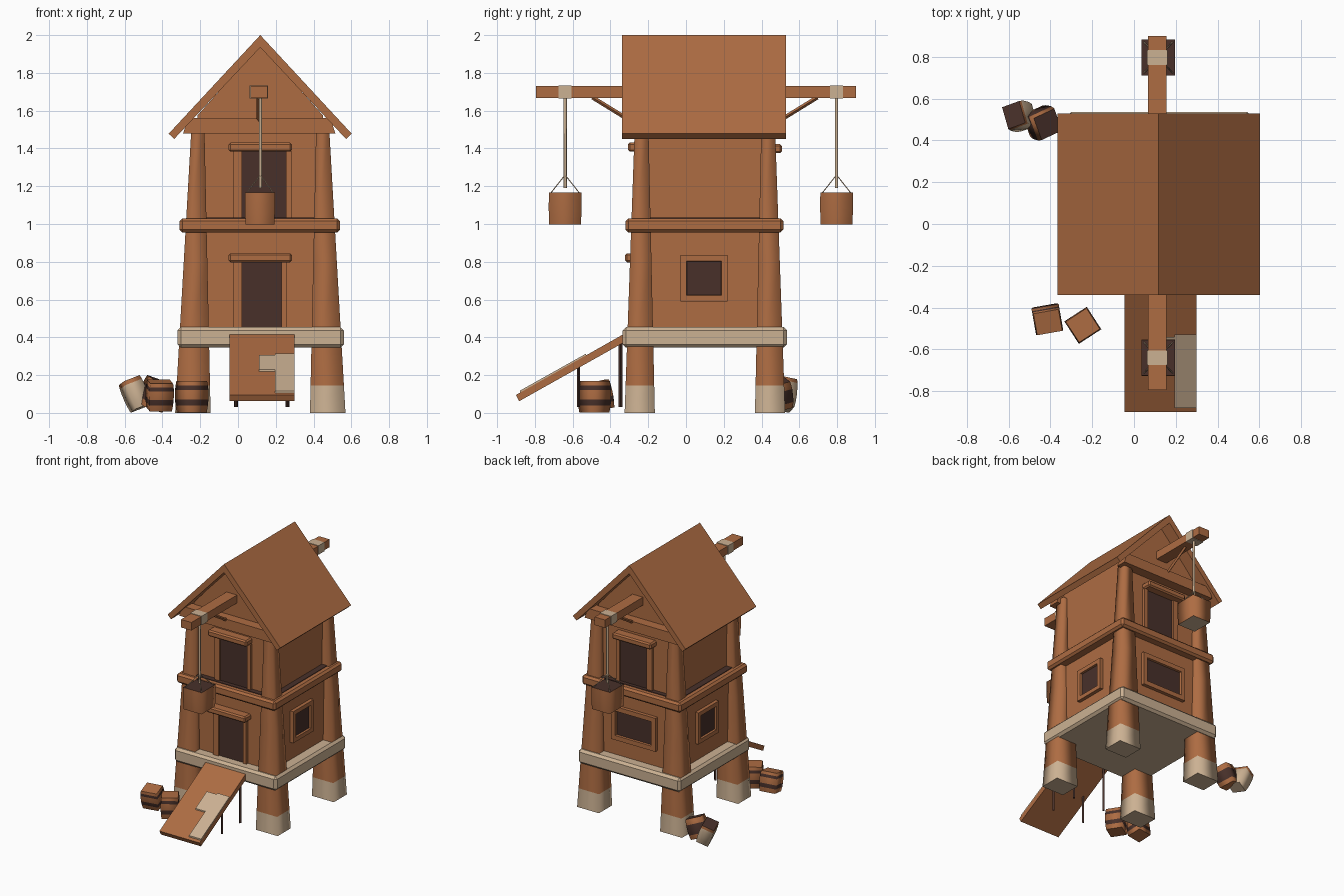
import bpy, bmesh, math
from mathutils import Matrix, Vector, Euler

if "Cube" in bpy.data.objects:
    bpy.data.objects.remove(bpy.data.objects["Cube"])


def material(name, col):
    m = bpy.data.materials.new(name)
    m.diffuse_color = (*col, 1)
    m.use_nodes = True
    m.node_tree.nodes["Principled BSDF"].inputs["Base Color"].default_value = m.diffuse_color
    return m


WOOD = material("brown wood", (0.42, 0.15, 0.055))
PALE = material("pale beige", (0.60, 0.44, 0.29))
DARK = material("dark brown", (0.065, 0.03, 0.023))
MATS = [WOOD, PALE, DARK]
W, P, D = 0, 1, 2
CX, CY = 0.118, 0.1          # centre of the tower


def finish(name, bm, matrix=None):
    bmesh.ops.recalc_face_normals(bm, faces=bm.faces)
    if matrix:
        bm.transform(matrix)
    me = bpy.data.meshes.new(name)
    bm.to_mesh(me)
    bm.free()
    for m in MATS:
        me.materials.append(m)
    ob = bpy.data.objects.new(name, me)
    bpy.context.collection.objects.link(ob)
    return ob


def box(name, x, y, z, mat=W, bevel=0.0):
    bm = bmesh.new()
    bmesh.ops.create_cube(bm, size=1)
    for v in bm.verts:
        for i, (a, b) in enumerate((x, y, z)):
            v.co[i] = (a + b) / 2 + v.co[i] * (b - a)
    if bevel:
        bmesh.ops.bevel(bm, geom=bm.edges[:], offset=bevel, segments=1, affect='EDGES')
    for f in bm.faces:
        f.material_index = mat
    return finish(name, bm)


def prism(name, pts, axis, a, b, mat=W):
    """Extrude a 2D profile along x (points are y,z) or y (points are x,z)."""
    bm = bmesh.new()
    at = (lambda p, t: (t, p[0], p[1])) if axis == 'x' else (lambda p, t: (p[0], t, p[1]))
    r0 = [bm.verts.new(at(p, a)) for p in pts]
    r1 = [bm.verts.new(at(p, b)) for p in pts]
    n = len(pts)
    bm.faces.new(r0)
    bm.faces.new(r1)
    for i in range(n):
        bm.faces.new((r0[i], r0[(i + 1) % n], r1[(i + 1) % n], r1[i]))
    for f in bm.faces:
        f.material_index = mat
    return finish(name, bm)


def loft(name, levels, mats, bottom=W, top=W, matrix=None):
    """Four-sided smooth stack; levels are (z, cx, cy, half_x, half_y)."""
    bm = bmesh.new()
    rings = [[bm.verts.new((cx + sx * hx, cy + sy * hy, z))
              for sx, sy in ((-1, -1), (1, -1), (1, 1), (-1, 1))]
             for z, cx, cy, hx, hy in levels]
    bm.faces.new(rings[0]).material_index = bottom
    bm.faces.new(rings[-1]).material_index = top
    for r, s, m in zip(rings, rings[1:], mats):
        for i in range(4):
            f = bm.faces.new((r[i], r[(i + 1) % 4], s[(i + 1) % 4], s[i]))
            f.material_index, f.smooth = m, True
    return finish(name, bm, matrix)


def rod(name, a, b, r, mat=W, sides=6):
    a, b = Vector(a), Vector(b)
    d = b - a
    bm = bmesh.new()
    bmesh.ops.create_cone(bm, cap_ends=True, segments=sides, radius1=r, radius2=r, depth=d.length)
    for f in bm.faces:
        f.material_index = mat
        f.smooth = len(f.verts) == 4 and sides > 4
    m = Matrix.Translation((a + b) / 2) @ d.to_track_quat('Z', 'Y').to_matrix().to_4x4()
    return finish(name, bm, m)


def window(name, x, y, z, direction, border):
    """Framed opening: the outward face is inset, pushed in and darkened."""
    ob = box(name, x, y, z)
    bm = bmesh.new()
    bm.from_mesh(ob.data)
    n = Vector(direction)
    face = max(bm.faces, key=lambda f: f.normal.dot(n))
    bmesh.ops.inset_region(bm, faces=[face], thickness=border, depth=0)
    bmesh.ops.inset_region(bm, faces=[face], thickness=0.004, depth=-0.015)
    face.material_index = D
    bm.to_mesh(ob.data)
    bm.free()


# tapered corner posts with pale feet
for sx, xn in ((-1, "left"), (1, "right")):
    for sy, yn in ((-1, "front"), (1, "back")):
        def level(z):
            t = z / 1.52
            return (z, CX + sx * (0.357 - 0.027 * t), CY + sy * (0.345 - 0.01 * t),
                    0.094 - 0.06 * t, 0.08 - 0.044 * t)
        loft(f"post_{yn}_{xn}", [level(z) for z in (0, 0.145, 0.8, 1.52)], [P, W, W], bottom=P)

# platform, walls and belt
box("platform", (-0.32, 0.56), (-0.335, 0.535), (0.345, 0.455), P, 0.018)
box("lower_walls", (-0.235, 0.47), (-0.25, 0.45), (0.45, 0.98))
box("belt", (-0.31, 0.54), (-0.32, 0.515), (0.955, 1.03), W, 0.015)
box("belt_deck", (-0.265, 0.495), (-0.275, 0.47), (1.025, 1.034), D)
prism("upper_walls", [(-0.215, 1.0), (0.45, 1.0), (0.45, 1.575), (CX, 1.945), (-0.215, 1.575)],
      'y', -0.235, 0.435)

# gable beams
for n, y in (("front", -0.31), ("back", 0.43)):
    prism(f"gable_beam_{n}", [(-0.29, 1.48), (0.515, 1.48), (0.49, 1.56), (-0.265, 1.56)],
          'y', y, y + 0.08)

# roof
prism("roof", [(CX, 2.0), (0.602, 1.478), (0.572, 1.45), (CX, 1.935), (-0.338, 1.45),
               (-0.367, 1.478)], 'y', -0.34, 0.53)

# doors with lintels and jambs
def door(name, side, wall, z0, z1, x1):
    def span(a, b):
        return tuple(sorted((wall + side * a, wall + side * b)))
    box(name, (0.02, x1), span(-0.01, 0.008), (z0, z1), D)
    for n, a, b in (("left", -0.025, 0.02), ("right", x1, x1 + 0.03)):
        box(f"{name}_jamb_{n}", (a, b), span(-0.01, 0.02), (z0, z1))
    box(f"{name}_lintel", (-0.05, 0.285), span(-0.01, 0.072), (z1, z1 + 0.048), W, 0.01)

door("lower_door", -1, -0.25, 0.45, 0.797, 0.23)
door("upper_door_front", -1, -0.235, 1.03, 1.383, 0.255)
door("upper_door_back", 1, 0.435, 1.03, 1.375, 0.255)

# windows
window("window_right", (0.46, 0.497), (-0.03, 0.22), (0.59, 0.835), (1, 0, 0), 0.045)
window("window_left", (-0.262, -0.225), (-0.03, 0.22), (0.59, 0.835), (-1, 0, 0), 0.045)
window("window_back", (-0.07, 0.31), (0.44, 0.477), (0.58, 0.84), (0, 1, 0), 0.05)

# hoist pole
box("hoist_pole", (0.066, 0.156), (-0.795, 0.9), (1.668, 1.73))

# rope, bindings, braces and bucket at each end of the pole
for n, y, s in (("front", -0.64, -1), ("back", 0.797, 1)):
    box(f"binding_{n}", (0.062, 0.16), (y - 0.035, y + 0.035), (1.664, 1.734), P)
    rod(f"rope_{n}", (0.118, y, 1.19), (0.118, y, 1.67), 0.009, P)
    loft(f"bucket_{n}", [(0.998, 0.116, y, 0.076, 0.084), (1.08, 0.116, y, 0.08, 0.087),
                         (1.168, 0.116, y, 0.08, 0.086)], [W, W], bottom=P, top=D)
    for sx in (-1, 1):
        for sy in (-1, 1):
            rod(f"bucket_cord_{n}", (0.118, y, 1.26),
                (0.116 + sx * 0.07, y + sy * 0.075, 1.165), 0.003, P, 4)
    wall = CY + s * 0.335
    rod(f"brace_{n}", (0.11, wall + s * 0.26, 1.67), (0.11, wall, 1.51), 0.011, W, 4)

# ramp with a pale worn patch and thin stilts
def ramp_z(y):
    return 0.1 + (y + 0.9) * 0.56

def sheet(y0, y1, lo, hi):
    return [(y0, ramp_z(y0) + lo), (y1, ramp_z(y1) + lo), (y1, ramp_z(y1) + hi), (y0, ramp_z(y0) + hi)]

prism("ramp", [(-0.9, 0.095), (-0.883, 0.062), (-0.32, 0.378), (-0.325, 0.42)],
      'x', -0.045, 0.3)
prism("ramp_patch_long", sheet(-0.88, -0.53, -0.01, 0.006), 'x', 0.195, 0.299, P)
prism("ramp_patch_short", sheet(-0.68, -0.54, -0.01, 0.006), 'x', 0.11, 0.195, P)
for x in (-0.01, 0.262):
    rod("ramp_stilt", (x, -0.57, 0.03), (x, -0.57, 0.26), 0.008, D, 4)
    rod("ramp_stilt", (x, -0.347, 0.03), (x, -0.347, 0.37), 0.01, D, 4)

# banded kegs and tilted baskets on the ground
def keg(name, pos, size, rot, mats, top=W, bottom=W):
    hx, hy, h = size
    zs = (0, 0.22, 0.42, 0.72, 0.86, 1)
    k = (0.9, 0.97, 1, 1, 0.97, 0.92)
    m = Matrix.Translation(pos) @ Euler([math.radians(a) for a in rot]).to_matrix().to_4x4()
    loft(name, [((z - 0.5) * h, 0, 0, hx * q, hy * q) for z, q in zip(zs, k)],
         mats, bottom, top, m)

keg("keg_large", (-0.245, -0.485, 0.085), (0.064, 0.064, 0.165), (0, 0, 33), [W, D, W, D, W])
keg("keg_small", (-0.415, -0.455, 0.092), (0.066, 0.058, 0.15), (12, 0, 10), [W, D, W, D, W])
keg("basket_brown", (-0.44, 0.485, 0.1), (0.062, 0.062, 0.15), (15, 18, 25), [W, D, D, W, W], D)
keg("basket_pale", (-0.545, 0.515, 0.1), (0.05, 0.06, 0.16), (-12, -20, 20), [P, P, P, P, W], D, P)
